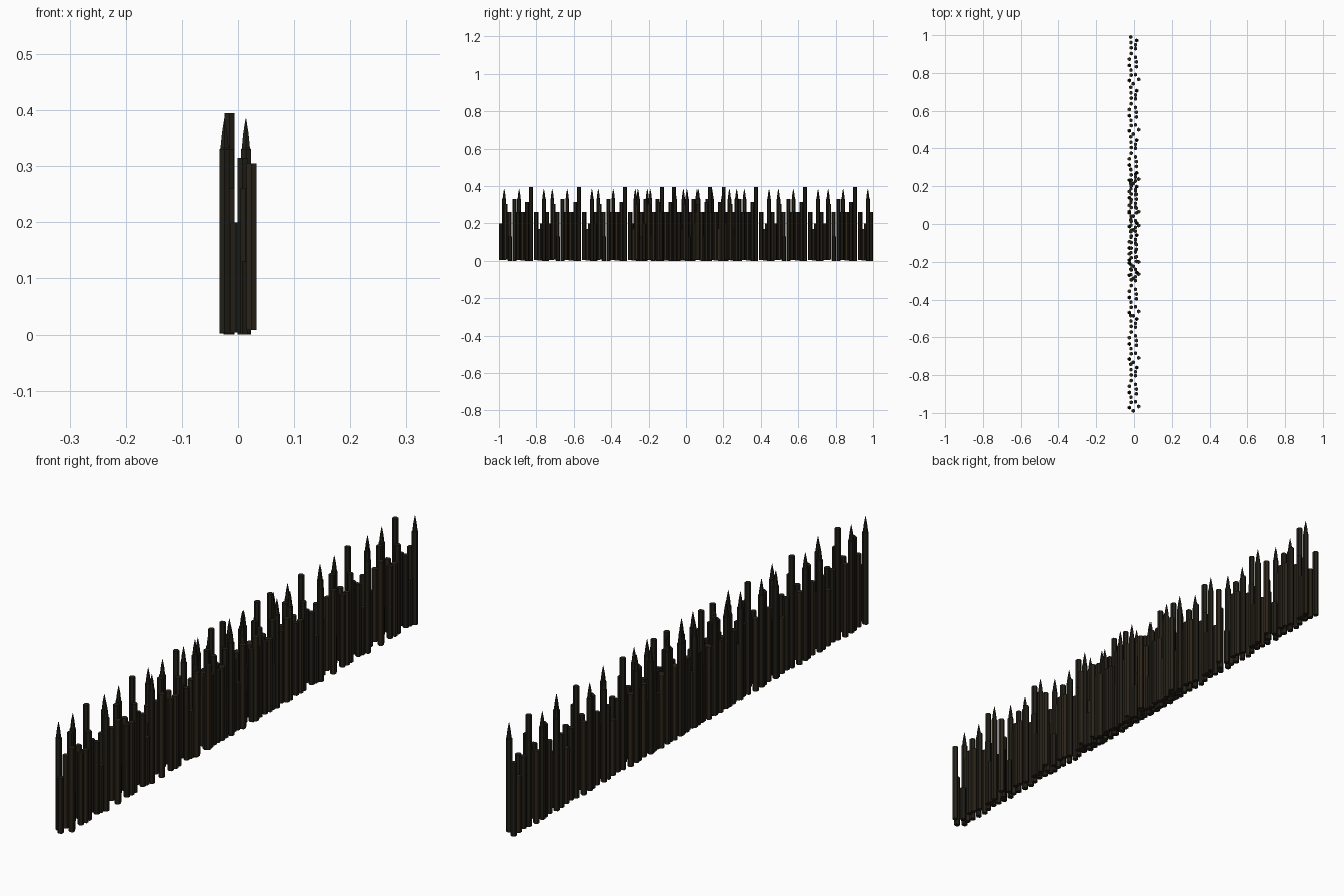
import bpy, bmesh, math

if "Cube" in bpy.data.objects:
    bpy.data.objects.remove(bpy.data.objects["Cube"])

R = 0.0105   # post radius
SIDES = 6


def material(name, color):
    m = bpy.data.materials.new(name)
    m.diffuse_color = (*color, 1)
    m.use_nodes = True
    m.node_tree.nodes["Principled BSDF"].inputs["Base Color"].default_value = m.diffuse_color
    return m


dark = material("dark_wood", (0.016, 0.014, 0.009))
brown = material("brown_wood", (0.026, 0.019, 0.011))


def add_post(bm, x, y, z0, top, spike, mat):
    """Six-sided post; spiked posts taper from a shoulder to a point."""
    rings = [(z0, R), (top, R)]
    if spike:
        rings = [(z0, R), (0.33, R), (0.332, R * 0.8), (0.36, R * 0.5), (top, R * 0.06)]
    loops = []
    for z, r in rings:
        loops.append([bm.verts.new((x + r * math.sin(2 * math.pi * i / SIDES),
                                    y + r * math.cos(2 * math.pi * i / SIDES), z))
                      for i in range(SIDES)])
    faces = [bm.faces.new(loops[0]), bm.faces.new(loops[-1][::-1])]
    for a, b in zip(loops, loops[1:]):
        for i in range(SIDES):
            j = (i + 1) % SIDES
            faces.append(bm.faces.new((a[i], b[i], b[j], a[j])))
    for f in faces:
        f.material_index = mat


# One fence panel: x, y offset, height, spiked
PANEL = [
    # left row
    (-0.017, 0.087, 0.26, 0), (-0.016, 0.058, 0.20, 0), (-0.015, 0.030, 0.26, 0),
    (-0.015, 0.000, 0.395, 0), (-0.024, -0.030, 0.26, 0), (-0.024, -0.063, 0.385, 1),
    (-0.016, -0.088, 0.33, 0), (-0.015, -0.115, 0.26, 0), (-0.024, -0.143, 0.385, 1),
    # right row
    (0.014, 0.069, 0.385, 1), (0.008, 0.046, 0.17, 0), (0.008, 0.026, 0.26, 0),
    (0.008, -0.020, 0.315, 0), (0.013, -0.045, 0.26, 0), (0.013, -0.070, 0.26, 0),
    (0.008, -0.112, 0.13, 0), (0.024, -0.137, 0.305, 0), (-0.004, -0.160, 0.20, 0),
]
PANEL_Y = [-0.829, -0.572, -0.326, -0.064, 0.202]


def fence_run(name, shift):
    bm = bmesh.new()
    for py in PANEL_Y:
        for k, (x, dy, h, spike) in enumerate(PANEL):
            z0 = 0.008 if x > 0.02 else 0.002 * (k % 3)
            add_post(bm, x, py + dy + shift, z0, h, spike, k % 3 == 1)
    bmesh.ops.recalc_face_normals(bm, faces=bm.faces)
    me = bpy.data.meshes.new(name)
    bm.to_mesh(me)
    bm.free()
    me.materials.append(dark)
    me.materials.append(brown)
    bpy.context.collection.objects.link(bpy.data.objects.new(name, me))


# Two identical overlapping runs make the whole palisade
fence_run("palisade_near_run", 0)
fence_run("palisade_far_run", 0.701)
